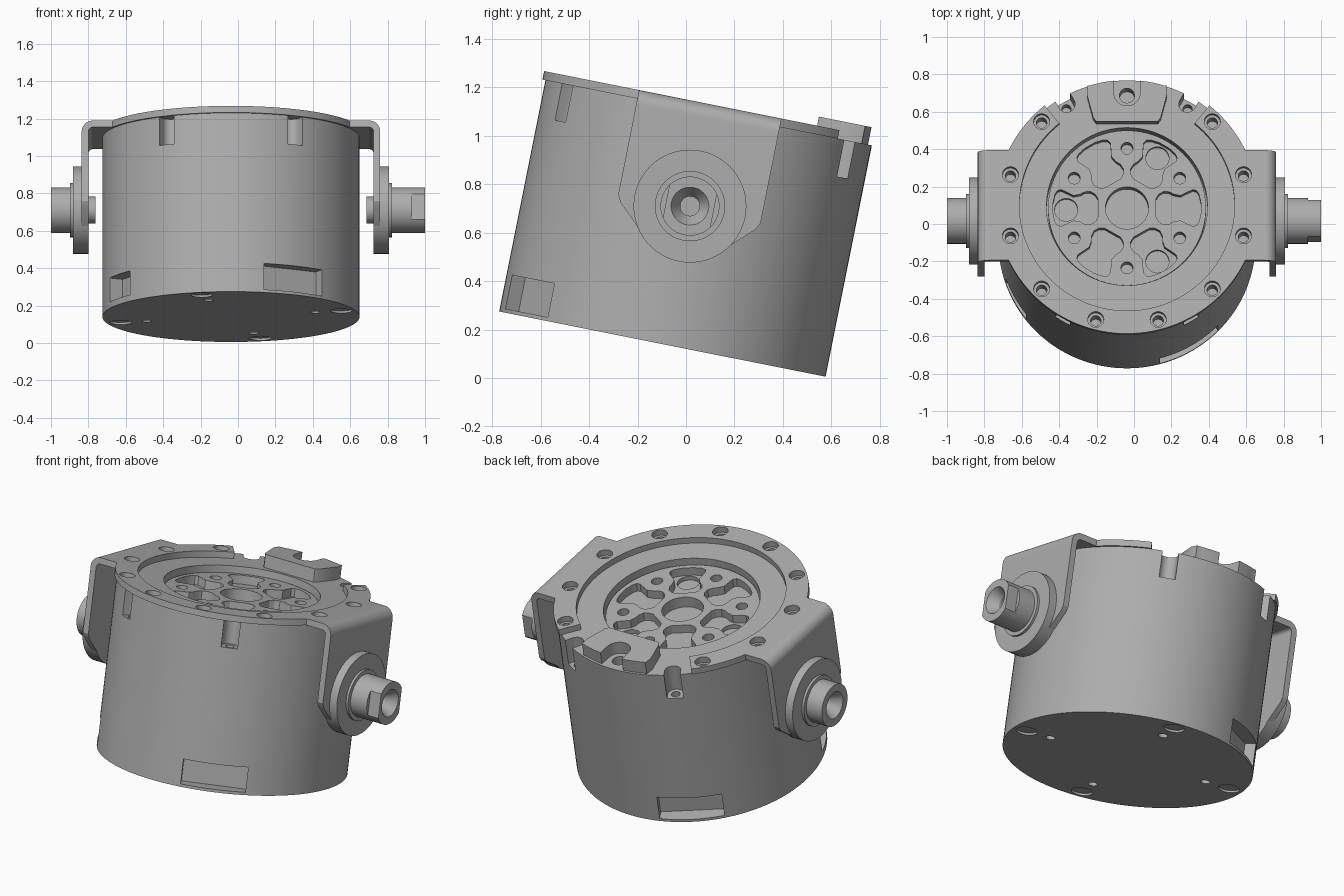
import bpy, bmesh
from math import radians, sin, cos, asin, pi
from mathutils import Matrix, Vector

if "Cube" in bpy.data.objects:
    bpy.data.objects.remove(bpy.data.objects["Cube"])

grey = bpy.data.materials.new("machined_grey")
grey.use_nodes = True
grey.diffuse_color = (0.42, 0.42, 0.42, 1)
grey.node_tree.nodes["Principled BSDF"].inputs["Base Color"].default_value = (0.42, 0.42, 0.42, 1)

# The whole assembly leans back about the pivot line
TILT = Matrix.Translation((-0.0375, -0.0975, 0.14)) @ Matrix.Rotation(radians(-11.3), 4, 'X')
# Maps a flat (u, w) outline extruded along x: local x->y, y->z, z->x
SIDE = Matrix(((0, 0, 1, 0), (1, 0, 0, 0), (0, 1, 0, 0), (0, 0, 0, 1)))
R, TOP, PLATE, PIVOT = 0.6875, 0.974, 1.01, 0.581


def polar(r, deg):
    return (r * cos(radians(deg)), r * sin(radians(deg)))


def arc(r, a, b, n, cx=0, cy=0):
    pts = [polar(r, a + (b - a) * i / n) for i in range(n + 1)]
    return [(cx + x, cy + y) for x, y in pts]


def circle(r, cx=0, cy=0, n=32):
    return arc(r, 0, 360, n, cx, cy)[:-1]


def turned(pts, deg):
    c, s = cos(radians(deg)), sin(radians(deg))
    return [(x * c - y * s, x * s + y * c) for x, y in pts]


def prism(bm, pts, z0, z1, mat=Matrix()):
    part = bmesh.new()
    face = part.faces.new([part.verts.new((x, y, z0)) for x, y in pts])
    top = bmesh.ops.extrude_face_region(part, geom=[face])["geom"]
    verts = [v for v in top if isinstance(v, bmesh.types.BMVert)]
    bmesh.ops.translate(part, vec=(0, 0, z1 - z0), verts=verts)
    bmesh.ops.transform(part, matrix=mat, verts=part.verts)
    bmesh.ops.recalc_face_normals(part, faces=part.faces)
    tmp = bpy.data.meshes.new("tmp")
    part.to_mesh(tmp)
    part.free()
    bm.from_mesh(tmp)
    bpy.data.meshes.remove(tmp)


def make(name, bm):
    mesh = bpy.data.meshes.new(name)
    bm.to_mesh(mesh)
    bm.free()
    ob = bpy.data.objects.new(name, mesh)
    bpy.context.collection.objects.link(ob)
    return ob


def finish(ob, cutter_bm=None):
    """Cut the part, tilt it into place, colour and shade it."""
    if cutter_bm:
        cutter = make("cutter", cutter_bm)
        cutter.hide_render = True
        mod = ob.modifiers.new("cut", 'BOOLEAN')
        mod.operation, mod.object, mod.solver = 'DIFFERENCE', cutter, 'EXACT'
        mod.use_self = True
        bpy.context.view_layer.update()
        dg = bpy.context.evaluated_depsgraph_get()
        mesh = bpy.data.meshes.new_from_object(ob.evaluated_get(dg))
        ob.modifiers.clear()
        ob.data = mesh
        bpy.data.objects.remove(cutter)
    ob.data.transform(TILT)
    ob.data.materials.clear()
    ob.data.materials.append(grey)
    ob.data.shade_smooth()
    ob.data.set_sharp_from_angle(angle=radians(28))


screw_angles = [15 + 30 * k for k in range(12) if k not in (2, 3)]

# Round housing with recess, notches, windows and screw holes
bm = bmesh.new()
prism(bm, circle(R, n=128), 0, TOP)
body = make("housing", bm)
cut = bmesh.new()
prism(cut, circle(0.43, n=96), 0.86, 1.1)
for a in screw_angles:
    prism(cut, circle(0.028, *polar(0.645, a), 20), 0.88, 1.1)
prism(cut, circle(0.04, 0, 0.605, 24), 0.88, 1.1)
slot = arc(0.045, 90, 270, 12, 0.645) + [(0.8, -0.045), (0.8, 0.045)]
for a in (60, 120, 240, 300):
    prism(cut, turned(slot, a), 0.82, 1.1)
    prism(cut, circle(0.025, *polar(0.648, a), 16), 0.74, 0.83)
for a, half, z0, z1 in ((300, 0.178, 0.016, 0.158), (120, 0.178, 0.016, 0.158), (209, 0.112, 0.035, 0.165)):
    box = [(0.6, -half), (0.8, -half), (0.8, half), (0.6, half)]
    prism(cut, turned(box, a), z0, z1)
for a in (75, 165, 255, 345):
    prism(cut, circle(0.058, *polar(0.61, a), 24), -0.1, 0.012)
    prism(cut, circle(0.026, *polar(0.467, a), 16), -0.1, 0.08)
finish(body, cut)

# Rotating hub with spokes, pockets and bolt holes
bm = bmesh.new()
prism(bm, circle(0.422, n=96), 0.85, 0.935)
hub = make("hub", bm)
cut = bmesh.new()
prism(cut, circle(0.115, n=40), 0.87, 1.1)
half = [(0.155, 0.05), (0.17, 0.075), (0.195, 0.09), (0.225, 0.088), (0.25, 0.075),
        (0.285, 0.068), (0.33, 0.09), (0.352, 0.1), (0.372, 0.095), (0.385, 0.075), (0.395, 0.03)]
pocket = half + [(x, -y) for x, y in reversed(half)]
for a in range(0, 360, 60):
    prism(cut, turned(pocket, a), 0.885, 1.1)
    prism(cut, circle(0.032, *polar(0.326, a + 30), 20), 0.87, 1.1)
for a in (60, 180, 300):
    prism(cut, circle(0.062, *polar(0.325, a), 28), 0.86, 1.1)
finish(hub, cut)

# Open ring plate with a wing on each side
bend, arm_out, arm_half = 0.06, 0.798, 0.3
wing = arm_out - bend
join = asin(arm_half / 0.7) * 180 / pi
outer = arc(0.7, 129, 180 - join, 14) + [(-wing, arm_half), (-wing, -arm_half)]
outer += arc(0.7, 180 + join, 360 - join, 64) + [(wing, -arm_half), (wing, arm_half)]
outer += arc(0.7, join, 51, 14)
bm = bmesh.new()
prism(bm, outer + arc(0.575, 411, 129, 96), TOP, PLATE)
plate = make("ring_plate", bm)
cut = bmesh.new()
for a in screw_angles:
    prism(cut, circle(0.043, *polar(0.645, a), 24), 0.9, 1.1)
finish(plate, cut)

# Slotted retainer at the back
bm = bmesh.new()
clip = [(-0.165, 0.45), (0.165, 0.45), (0.18, 0.47), (0.215, 0.6), (0.21, 0.645)]
clip += arc(0.675, 73, 84, 6) + arc(0.07, 0, -180, 20, 0, 0.605) + arc(0.675, 96, 107, 6)
clip += [(-0.21, 0.645), (-0.215, 0.6), (-0.18, 0.47)]
prism(bm, clip, TOP, 1.048)
finish(make("retainer", bm))

# Bent side arms and pivot shafts
for side, name, end in ((1, "left", 1.0375), (-1, "right", 0.9625)):
    flip = Matrix.Diagonal((side, 1, 1, 1))
    thick = PLATE - TOP
    along_y = Matrix(((1, 0, 0, 0), (0, 0, 1, 0), (0, 1, 0, 0), (0, 0, 0, 1)))
    strip = arc(bend, 90, 0, 12, wing, PLATE - bend) + [(arm_out, 0.57), (arm_out - thick, 0.57)]
    strip += arc(bend - thick, 0, 90, 12, wing, PLATE - bend)
    bm = bmesh.new()
    prism(bm, strip, -arm_half, arm_half, flip @ along_y)
    foot = [(arm_half, 0.57), (0.285, 0.54), (0.18, 0.44), (-0.18, 0.44), (-0.285, 0.54), (-arm_half, 0.57)]
    prism(bm, foot, arm_out - thick, arm_out, flip @ SIDE)
    finish(make(name + "_arm", bm))

    profile = [(0.725, 0), (0.725, 0.072), (0.763, 0.072), (0.763, 0.233), (0.846, 0.233),
               (0.846, 0.145), (0.86, 0.145), (0.86, 0.122), (end, 0.122), (end, 0.078),
               (end - 0.06, 0.04), (end - 0.12, 0.04), (end - 0.12, 0)]
    bm = bmesh.new()
    vs = [bm.verts.new((x, 0, PIVOT + r)) for x, r in profile]
    es = [bm.edges.new(p) for p in zip(vs, vs[1:])]
    bmesh.ops.spin(bm, geom=vs + es, cent=(0, 0, PIVOT), axis=(1, 0, 0), angle=2 * pi, steps=64)
    bmesh.ops.remove_doubles(bm, verts=bm.verts, dist=0.0001)
    bmesh.ops.transform(bm, matrix=flip, verts=bm.verts)
    bmesh.ops.recalc_face_normals(bm, faces=bm.faces)
    shaft = make(name + "_pivot", bm)
    cut = None
    if side == 1:
        # Two wrench flats on the longer shaft
        cut = bmesh.new()
        for s in (1, -1):
            flat = [(s * 0.1, 0.4), (s * 0.2, 0.4), (s * 0.2, 0.8), (s * 0.1, 0.8)]
            prism(cut, flat, end - 0.07, end + 0.1, SIDE)
    finish(shaft, cut)
